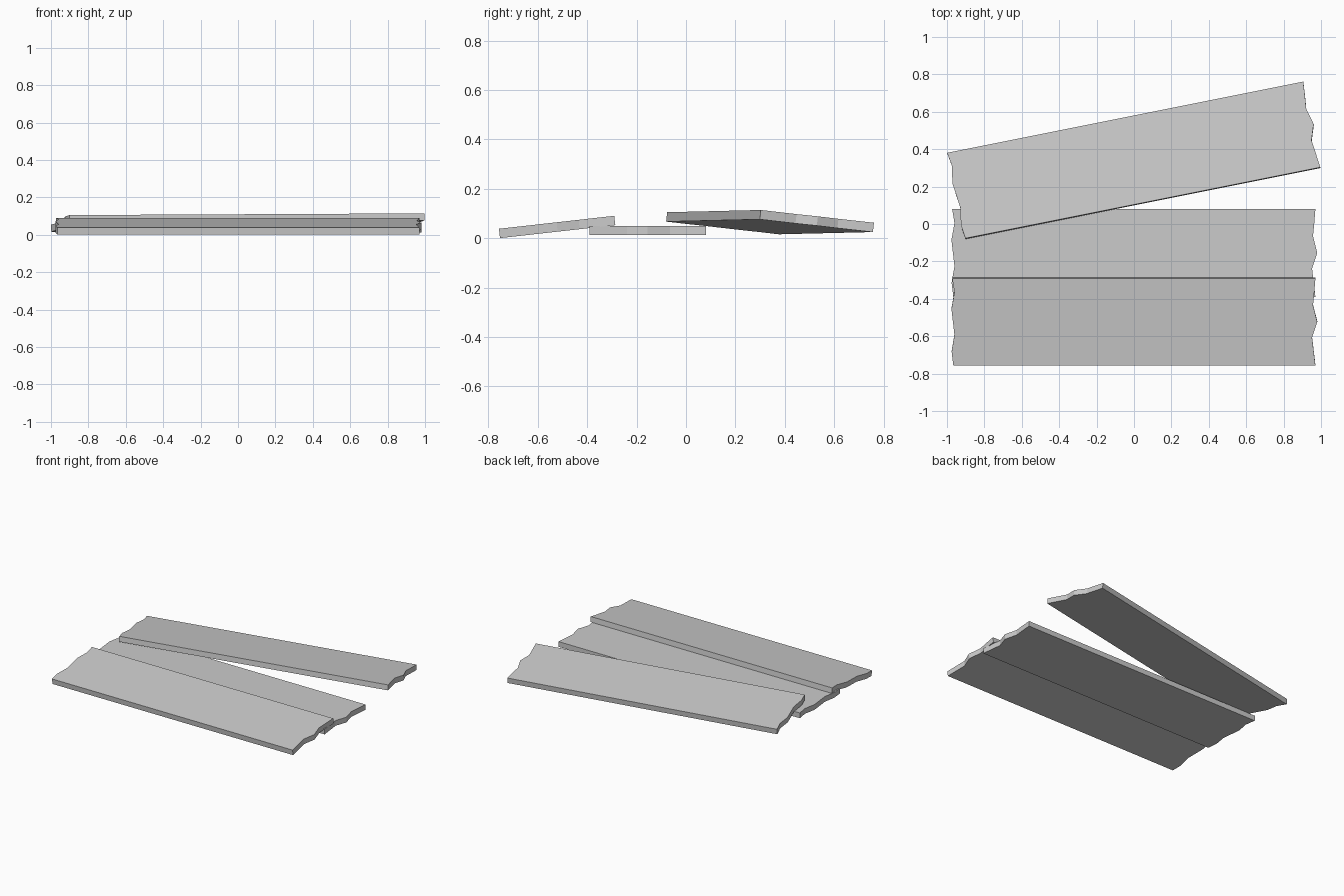
import bpy, bmesh
from math import radians

if "Cube" in bpy.data.objects:
    bpy.data.objects.remove(bpy.data.objects["Cube"])

# Plank outline: ragged right end going up, ragged left end going down
RIGHT = [(0.97, -0.235), (0.952, -0.083), (0.98, 0.0), (0.957, 0.09), (0.963, 0.15), (0.97, 0.235)]
LEFT = [(-0.972, 0.235), (-0.96, 0.16), (-0.976, 0.07), (-0.96, -0.07), (-0.975, -0.16), (-0.966, -0.235)]
THICK = 0.038


def plank(name, location, rotation):
    bm = bmesh.new()
    verts = [bm.verts.new((x, y, -THICK / 2)) for x, y in RIGHT + LEFT]
    face = bm.faces.new(verts)
    ext = bmesh.ops.extrude_face_region(bm, geom=[face])
    top = [v for v in ext["geom"] if isinstance(v, bmesh.types.BMVert)]
    bmesh.ops.translate(bm, vec=(0, 0, THICK), verts=top)
    bmesh.ops.recalc_face_normals(bm, faces=bm.faces)
    mesh = bpy.data.meshes.new(name)
    bm.to_mesh(mesh)
    bm.free()
    obj = bpy.data.objects.new(name, mesh)
    obj.location = location
    obj.rotation_euler = [radians(a) for a in rotation]
    bpy.context.collection.objects.link(obj)


# Flat plank with two others leaning on its long edges
plank("middle_plank", (0, -0.155, 0.031), (0, 0, 0))
plank("front_plank", (0, -0.522, 0.0455), (6.4, 0, 0))
plank("back_plank", (0, 0.34, 0.065), (-6.3, -0.27, 11.3))
